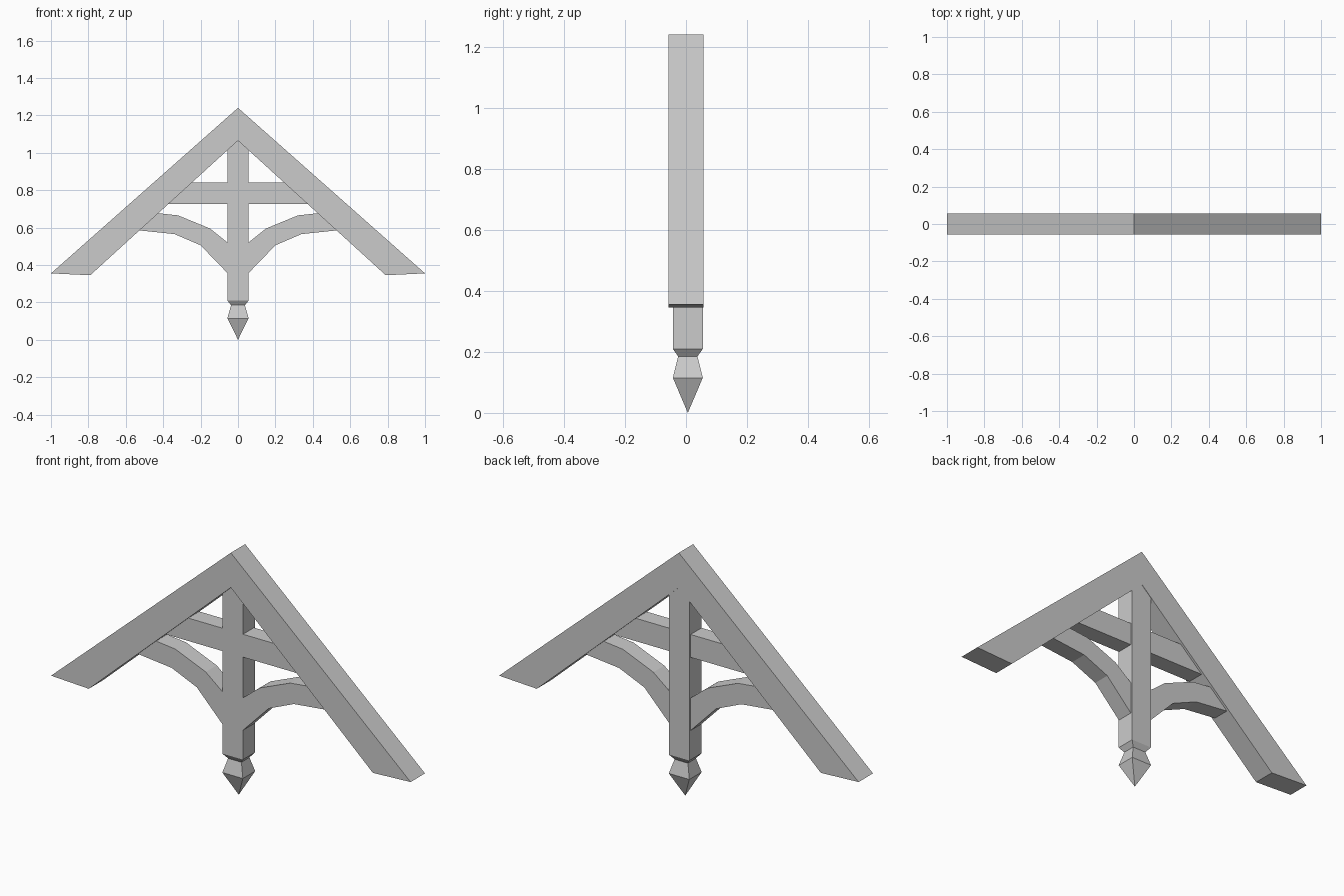
import bpy
import bmesh

cube = bpy.data.objects.get("Cube")
if cube:
    bpy.data.objects.remove(cube, do_unlink=True)

# Single painted-timber colour
GREY = (0.6, 0.6, 0.6, 1.0)
timber = bpy.data.materials.new("grey_timber")
timber.use_nodes = True
timber.diffuse_color = GREY
timber.node_tree.nodes["Principled BSDF"].inputs["Base Color"].default_value = GREY


def finish(name, bm):
    bmesh.ops.recalc_face_normals(bm, faces=bm.faces)
    mesh = bpy.data.meshes.new(name)
    bm.to_mesh(mesh)
    bm.free()
    mesh.materials.append(timber)
    obj = bpy.data.objects.new(name, mesh)
    bpy.context.collection.objects.link(obj)
    return obj


def board(name, outline, front, back):
    """Extrude an x-z outline from the front to the back."""
    bm = bmesh.new()
    face = bm.faces.new([bm.verts.new((x, front, z)) for x, z in outline])
    moved = bmesh.ops.extrude_face_region(bm, geom=[face])["geom"]
    bmesh.ops.translate(bm, vec=(0, back - front, 0),
                        verts=[v for v in moved if isinstance(v, bmesh.types.BMVert)])
    return finish(name, bm)


def turned_post(name, levels, half_x, half_y, centre_y, tip_z):
    """Stack scaled rectangular sections and close them to a point."""
    bm = bmesh.new()
    rings = []
    for z, s in levels:
        rings.append([bm.verts.new((sx * half_x * s, centre_y + sy * half_y * s, z))
                      for sx, sy in ((-1, -1), (1, -1), (1, 1), (-1, 1))])
    bm.faces.new(rings[0])
    for upper, lower in zip(rings, rings[1:]):
        for i in range(4):
            j = (i + 1) % 4
            bm.faces.new((upper[i], upper[j], lower[j], lower[i]))
    tip = bm.verts.new((0, centre_y, tip_z))
    for i in range(4):
        bm.faces.new((rings[-1][i], rings[-1][(i + 1) % 4], tip))
    return finish(name, bm)


# Sloping rafters and curved braces, mirrored about the centre
rafter = [(0, 1.24), (1, 0.355), (0.79, 0.345), (0, 1.065)]
brace = [(0.05, 0.515), (0.15, 0.595), (0.32, 0.665), (0.43, 0.677), (0.48, 0.68),
         (0.56, 0.587), (0.53, 0.585), (0.34, 0.565), (0.20, 0.505), (0.05, 0.35)]
for side, sign in (("left", 1), ("right", -1)):
    board(side + "_rafter", [(sign * x, z) for x, z in rafter], -0.057, 0.057)
    board(side + "_brace", [(sign * x, z) for x, z in brace], -0.042, 0.045)

# Horizontal collar beam
board("collar_beam", [(-0.38, 0.725), (0.38, 0.725), (0.27, 0.84), (-0.27, 0.84)],
      -0.042, 0.045)

# Central post with pointed finial
turned_post("king_post", [(1.08, 1), (0.21, 1), (0.185, 0.65), (0.115, 1)],
            0.057, 0.049, 0.006, 0.0)
